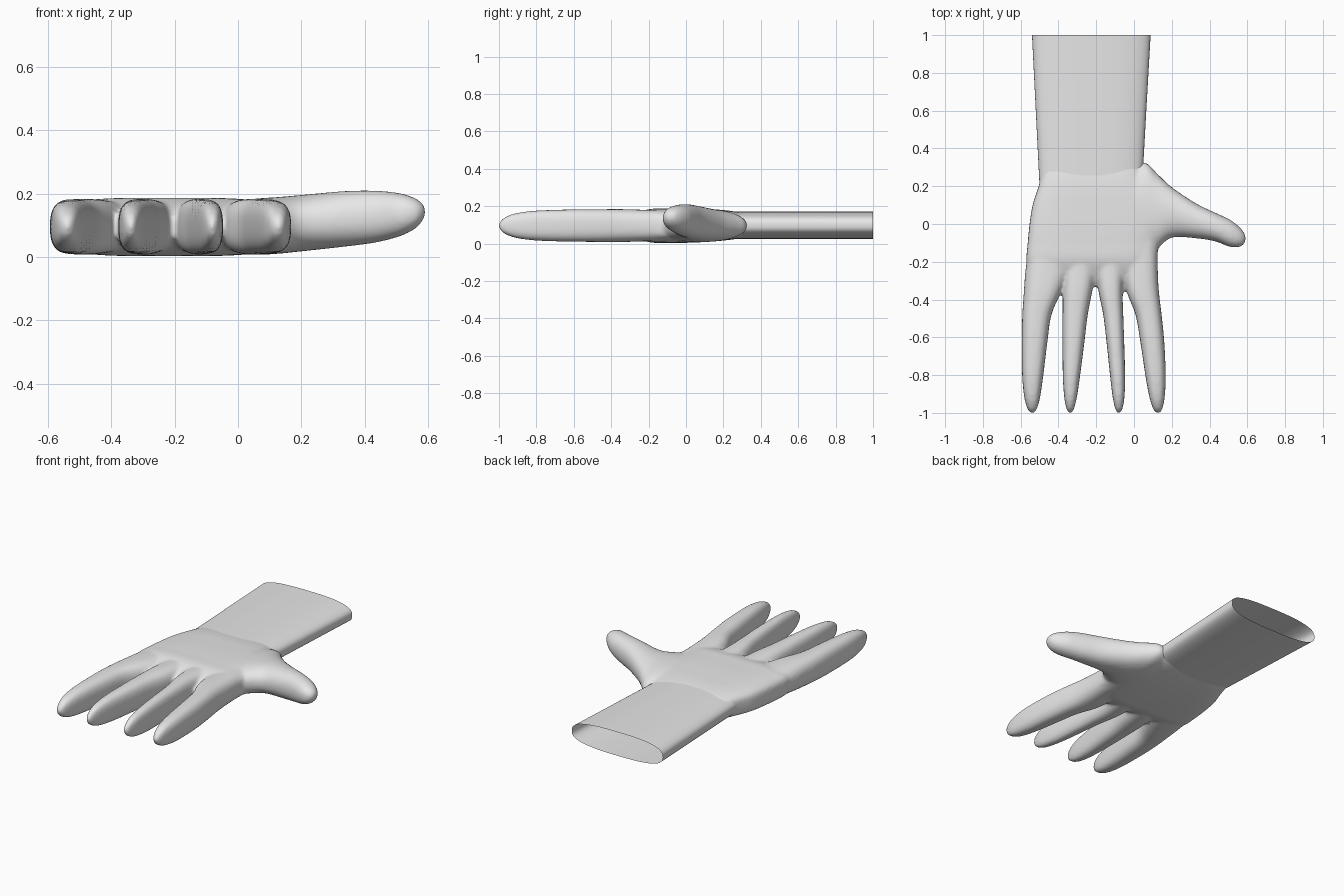
import bpy, bmesh, math

gray = bpy.data.materials.new("plain gray")
gray.diffuse_color = (0.8, 0.8, 0.8, 1)


def smooth_rows(rows, steps=4):
    """Catmull-Rom interpolation of section rows."""
    out = []
    for i in range(len(rows) - 1):
        a, b = rows[max(i - 1, 0)], rows[i]
        c, d = rows[i + 1], rows[min(i + 2, len(rows) - 1)]
        for s in range(steps):
            t = s / steps
            out.append([0.5 * (2 * q + (r - p) * t + (2 * p - 5 * q + 4 * r - w) * t * t
                               + (3 * q - p - 3 * r + w) * t ** 3)
                        for p, q, r, w in zip(a, b, c, d)])
    return out + [list(rows[-1])]


def loft(bm, rows, axis="y", power=3.0, closed=True, sides=48):
    """Rows: position on axis, side low, side high, z low, z high."""
    rings = []
    for pos, lo, hi, z0, z1 in rows:
        ring = []
        for k in range(sides):
            a = 2 * math.pi * k / sides
            c, s = math.cos(a), math.sin(a)
            u = (lo + hi) / 2 + (hi - lo) / 2 * math.copysign(abs(c) ** (2 / power), c)
            z = (z0 + z1) / 2 + (z1 - z0) / 2 * math.copysign(abs(s) ** (2 / power), s)
            ring.append(bm.verts.new((u, pos, z) if axis == "y" else (pos, u, z)))
        rings.append(ring)
    faces = []
    for r, q in zip(rings, rings[1:]):
        for k in range(sides):
            n = (k + 1) % sides
            faces.append(bm.faces.new((r[k], r[n], q[n], q[k])))
    if closed:
        faces += [bm.faces.new(rings[0]), bm.faces.new(rings[-1])]
    bmesh.ops.recalc_face_normals(bm, faces=faces)


def add_object(name, bm):
    mesh = bpy.data.meshes.new(name)
    bm.to_mesh(mesh)
    bm.free()
    mesh.materials.append(gray)
    mesh.polygons.foreach_set("use_smooth", [True] * len(mesh.polygons))
    ob = bpy.data.objects.new(name, mesh)
    bpy.context.collection.objects.link(ob)
    return ob


bm = bmesh.new()

# palm, tapering into the webs between the fingers
loft(bm, smooth_rows([
    (0.34, -0.46, 0.02, 0.04, 0.155),
    (0.27, -0.485, 0.04, 0.025, 0.17),
    (0.19, -0.508, 0.07, 0.015, 0.18),
    (0.10, -0.537, 0.12, 0.008, 0.184),
    (0.00, -0.553, 0.14, 0.004, 0.187),
    (-0.10, -0.563, 0.13, 0.003, 0.187),
    (-0.19, -0.57, 0.122, 0.006, 0.185),
    (-0.27, -0.56, 0.11, 0.03, 0.16),
    (-0.33, -0.53, 0.07, 0.065, 0.125)]), power=4)

# fingers: left and right edges at each station toward the tip
stations = (-0.1, -0.25, -0.36, -0.48, -0.62, -0.8, -0.91, -0.965, -0.99, -1.003)
heights = (0.080, 0.085, 0.088, 0.087, 0.086, 0.080, 0.066, 0.046, 0.027, 0.006)
fingers = [
    ((-0.555, -0.575, -0.583, -0.591, -0.594, -0.592, -0.582, -0.569, -0.557, -0.543),
     (-0.30, -0.34, -0.385, -0.437, -0.458, -0.480, -0.496, -0.509, -0.521, -0.535)),
    ((-0.36, -0.372, -0.377, -0.378, -0.378, -0.377, -0.370, -0.361, -0.352, -0.342),
     (-0.19, -0.205, -0.222, -0.245, -0.262, -0.285, -0.301, -0.314, -0.323, -0.334)),
    ((-0.20, -0.20, -0.187, -0.163, -0.146, -0.127, -0.114, -0.103, -0.095, -0.086),
     (-0.04, -0.052, -0.060, -0.057, -0.052, -0.047, -0.050, -0.058, -0.066, -0.077)),
    ((-0.04, -0.052, -0.038, 0.008, 0.033, 0.060, 0.080, 0.096, 0.108, 0.123),
     (0.125, 0.126, 0.132, 0.146, 0.160, 0.168, 0.163, 0.154, 0.145, 0.132)),
]
for left, right in fingers:
    loft(bm, smooth_rows([(y, a, b, 0.096 - h, 0.096 + h)
                          for y, a, b, h in zip(stations, left, right, heights)]), power=2.7)

# thumb
loft(bm, smooth_rows([
    (-0.12, -0.14, 0.22, 0.03, 0.16),
    (-0.02, -0.17, 0.30, 0.012, 0.175),
    (0.06, -0.18, 0.325, 0.008, 0.185),
    (0.12, -0.135, 0.27, 0.01, 0.189),
    (0.20, -0.072, 0.195, 0.018, 0.196),
    (0.33, -0.076, 0.108, 0.032, 0.208),
    (0.43, -0.092, 0.06, 0.045, 0.21),
    (0.51, -0.122, 0.022, 0.065, 0.202),
    (0.56, -0.121, -0.018, 0.09, 0.186),
    (0.585, -0.103, -0.05, 0.118, 0.166),
    (0.592, -0.082, -0.07, 0.136, 0.15)]), axis="x", power=2.2)

# fuse palm, fingers and thumb into one soft skin
source = add_object("hand_source", bm)
remesh = source.modifiers.new("fuse", "REMESH")
remesh.mode = "VOXEL"
remesh.voxel_size = 0.009
soften = source.modifiers.new("soften", "SMOOTH")
soften.factor = 0.5
soften.iterations = 10
bpy.context.view_layer.update()
skin = bpy.data.meshes.new_from_object(source.evaluated_get(bpy.context.evaluated_depsgraph_get()))
bpy.data.objects.remove(source)

# open the hand where the cuff enters it
bm = bmesh.new()
bm.from_mesh(skin)
bm.normal_update()
inner = [f for f in bm.faces if f.normal.y > 0.6
         and f.calc_center_median().y > 0.2 and -0.485 < f.calc_center_median().x < 0.035]
bmesh.ops.delete(bm, geom=inner, context="FACES")
add_object("hand", bm)

# open cuff tube
bm = bmesh.new()
loft(bm, [(0.2, -0.5, 0.043, 0.025, 0.172), (0.6, -0.52, 0.065, 0.025, 0.172),
          (1.0, -0.54, 0.088, 0.025, 0.172)], power=2.8, closed=False, sides=64)
add_object("cuff", bm)
